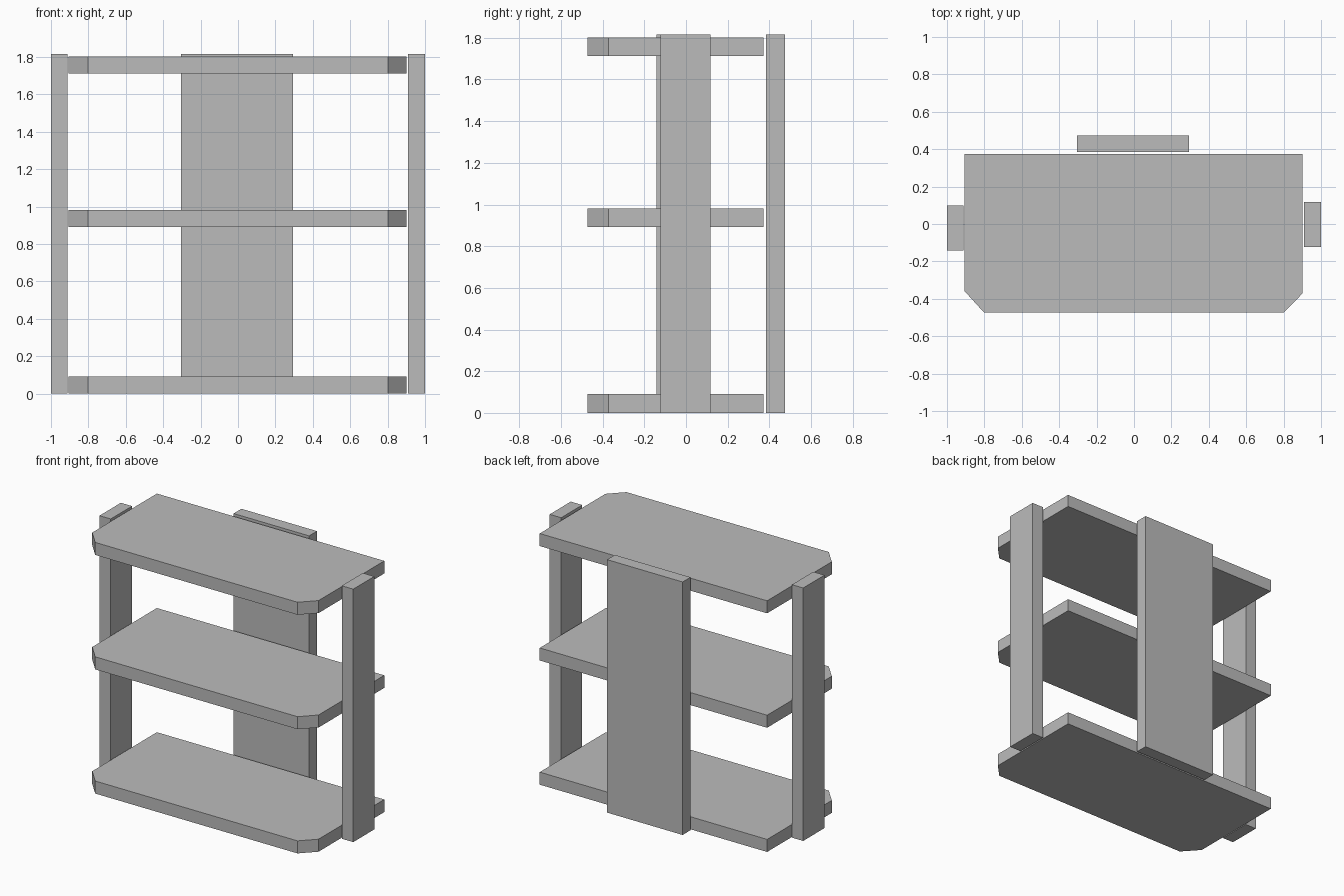
import bpy
import bmesh

cube = bpy.data.objects.get("Cube")
if cube:
    bpy.data.objects.remove(cube, do_unlink=True)

# Single plain grey finish
grey = bpy.data.materials.new("plain_grey")
grey.use_nodes = True
colour = (0.5, 0.5, 0.5, 1.0)
grey.diffuse_color = colour
grey.node_tree.nodes["Principled BSDF"].inputs["Base Color"].default_value = colour


def extrude_outline(name, outline, bottom, top):
    """Extrude a flat outline (counter-clockwise from above) into a board."""
    bm = bmesh.new()
    face = bm.faces.new([bm.verts.new((x, y, bottom)) for x, y in outline])
    result = bmesh.ops.extrude_face_region(bm, geom=[face])
    raised = [v for v in result["geom"] if isinstance(v, bmesh.types.BMVert)]
    bmesh.ops.translate(bm, verts=raised, vec=(0, 0, top - bottom))
    bmesh.ops.recalc_face_normals(bm, faces=bm.faces)
    mesh = bpy.data.meshes.new(name)
    bm.to_mesh(mesh)
    bm.free()
    mesh.materials.append(grey)
    obj = bpy.data.objects.new(name, mesh)
    bpy.context.collection.objects.link(obj)
    return obj


def board(name, x0, x1, y0, y1, height):
    return extrude_outline(name, [(x0, y0), (x1, y0), (x1, y1), (x0, y1)], 0, height)


# Shelves with clipped front corners
shelf_outline = [(-0.905, -0.36), (-0.803, -0.472), (0.803, -0.472),
                 (0.9, -0.372), (0.9, 0.373), (-0.905, 0.373)]
for name, bottom in (("bottom_shelf", 0), ("middle_shelf", 0.891), ("top_shelf", 1.712)):
    extrude_outline(name, shelf_outline, bottom, bottom + 0.09)

# Upright supports
HEIGHT = 1.815
board("right_post", -1, -0.911, -0.142, 0.1, HEIGHT)
board("left_post", 0.909, 1, -0.122, 0.117, HEIGHT)
board("back_panel", -0.305, 0.295, 0.385, 0.474, HEIGHT)
